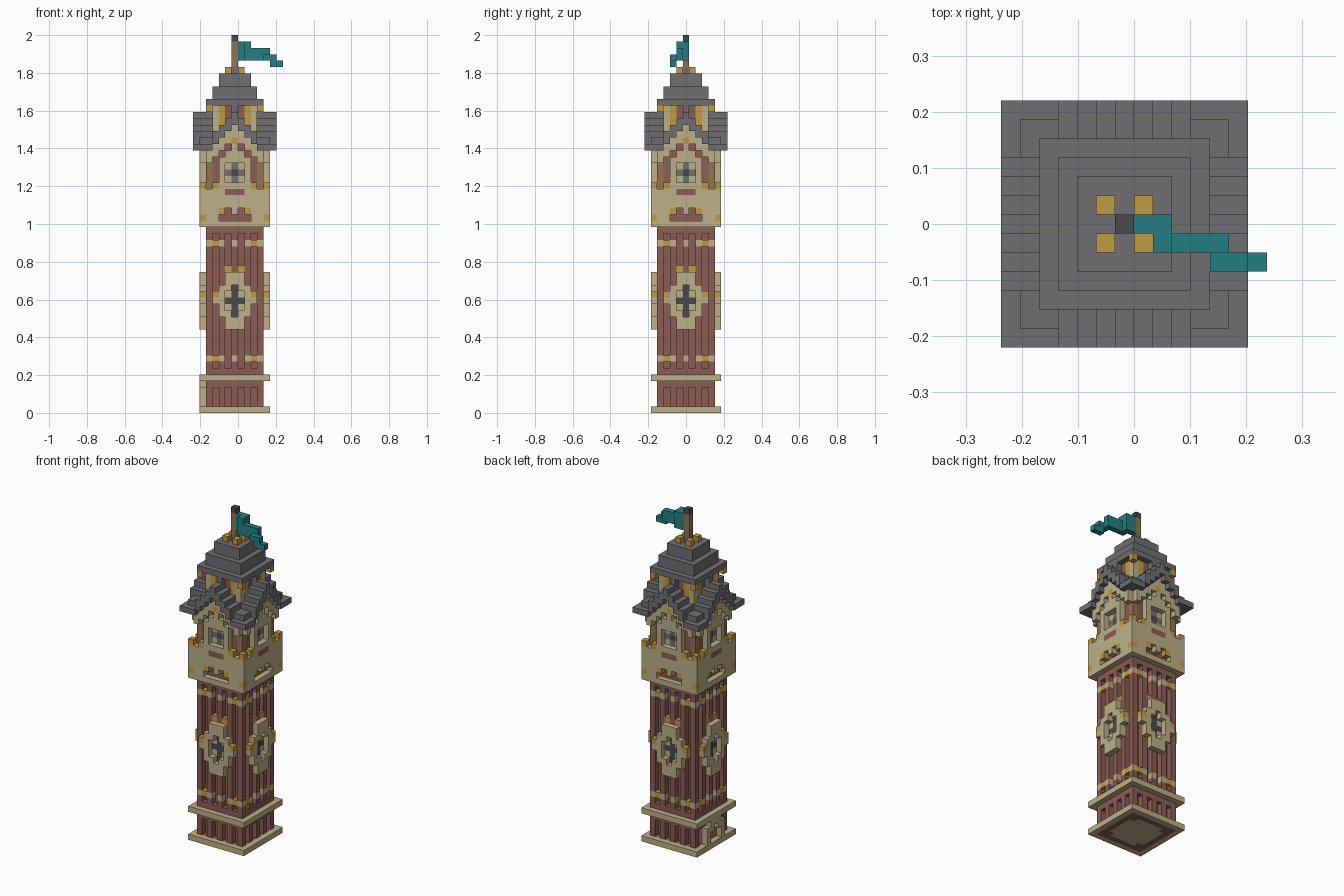
import bpy
import bmesh
from mathutils import Vector

if "Cube" in bpy.data.objects:
    bpy.data.objects.remove(bpy.data.objects["Cube"])

U = 2 / 59  # edge of one block


def srgb(hexcode):
    vals = [int(hexcode[n:n + 2], 16) / 255 for n in range(0, 6, 2)]
    return [v / 12.92 if v < 0.04 else ((v + 0.055) / 1.055) ** 2.4 for v in vals] + [1]


COLOURS = dict(tan="bdb188", brick="8c5c54", slate="706e71", gold="c09c42",
               teal="237f83", charcoal="4a4a4c", wood="94744f")
mats = {}
for name, code in COLOURS.items():
    m = bpy.data.materials.new(name)
    m.use_nodes = True
    m.diffuse_color = srgb(code)
    m.node_tree.nodes["Principled BSDF"].inputs["Base Color"].default_value = srgb(code)
    mats[name] = m

blocks = {}  # (i, j, k) -> (part, colour)


def span(a, b):
    return range(a, b + 1)


def box(part, colour, xs, ys, zs):
    for i in xs:
        for j in ys:
            for k in zs:
                blocks[i, j, k] = (part, colour)


def square(part, colour, r, zs):
    box(part, colour, span(-r, r), span(-r, r), zs)


def sides(u, d):
    """The four turns of a point u along a wall and d out from the axis."""
    return [(u, -d), (d, u), (-u, d), (-d, -u)]


def wall(part, colour, us, ks, d):
    """Set mirrored blocks on all four walls; colour None carves them away."""
    for u in us:
        for k in ks:
            for s in (u, -u):
                for x, y in sides(s, d):
                    if colour:
                        blocks[x, y, k] = (part, colour)
                    else:
                        blocks.pop((x, y, k), None)


# Shaft with vertical grooves
square("shaft", "brick", 4, span(0, 28))
for ks in (span(1, 3), span(7, 27)):
    wall("shaft", None, (1, 3), ks, 4)

# Base slab and string course
wall("base", "tan", span(0, 5), [0], 5)
square("base", "tan", 3, [0])
wall("base", "brick", [3], [0], 3)
square("string_course", "tan", 5, [5])

# Patterned bands around the shaft
for k in (8, 26):
    wall("shaft_bands", "tan", (0, 2, 4), [k], 4)
    wall("shaft_bands", "gold", [3], [k], 4)

# Window surrounds halfway up
wall("window_surround", "tan", span(0, 1), span(13, 21), 5)
wall("window_surround", "tan", [2], span(15, 19), 5)
wall("window_surround", "tan", [3], [17], 5)
wall("window_surround", "gold", [3], [18], 5)
wall("window_surround", "gold", [1], [22], 4)
wall("window_surround", None, [0], span(15, 19), 5)
wall("window_surround", None, [1], span(16, 18), 5)
wall("window_glass", "tan", [1], (16, 18), 4)
wall("window_glass", "charcoal", [0], span(15, 19), 4)
wall("window_glass", "charcoal", [1], [17], 4)

# Door arch on the right side
for s in (-1, 1):
    box("door_arch", "tan", [-5], [2 * s], span(1, 3))
    box("door_arch", "tan", [-5], [s], [3])
box("door_arch", "tan", [-5], span(-1, 1), [4])
box("door", "wood", [-4], span(-1, 1), span(1, 3))

# Balcony on brackets
square("belfry_core", "brick", 4, span(29, 42))
square("balcony", "tan", 5, [29])
wall("balcony", "tan", span(3, 5), span(30, 31), 5)
wall("balcony", "gold", [5], [30], 5)
wall("balcony", "gold", [2], [31], 5)
wall("balcony", "tan", [0], [31], 5)
wall("balcony", "tan", span(0, 5), span(32, 34), 5)
wall("balcony", "brick", span(0, 1), [34], 5)
wall("balcony", "gold", [5], [35], 5)

# Belfry gable walls with recessed panels
for u in span(0, 4):
    wall("gables", "tan", [u], span(35, 44 - u), 5)
wall("gables", "gold", [3], [35], 5)
wall("gables", None, [4], span(35, 38), 5)
wall("gables", None, [3], span(36, 39), 5)
wall("gables", None, [2], [40], 5)
wall("gables", None, [1], [41], 5)
wall("gables", "gold", [0], [42], 5)
wall("gables", None, span(0, 1), span(36, 38), 5)
wall("corner_posts", "wood", [4], span(35, 39), 4)

# Round-window tracery in each gable
wall("gable_windows", "tan", [1], (36, 38), 4)
wall("gable_windows", "slate", [1], [37], 4)
wall("gable_windows", "slate", [0], (36, 38), 4)
wall("gable_windows", "charcoal", [0], [37], 4)

# Crossed gable roof
for i in span(-6, 6):
    for j in span(-6, 6):
        near, far = sorted((abs(i), abs(j)))
        top = 46 - min(near, 4)
        if near >= 4 and far == 6:
            top = 41
        low = 41 if far == 6 else 40
        box("lower_roof", "slate", [i], [j], span(max(low, top - 1), top))

# Lantern between the roofs
square("lantern", "brick", 3, span(43, 47))
wall("lantern", "tan", [3], span(44, 47), 3)
wall("lantern", "gold", [2], span(45, 47), 3)
wall("lantern", "slate", [0], [47], 4)
wall("lantern", "gold", [4], [47], 4)

# Stepped upper roof, gold crown and pole
for r, lo in ((4, 48), (3, 49), (2, 51)):
    square("upper_roof", "slate", r, span(lo, lo + (r < 4)))
box("upper_roof", "slate", [0], [0], [53])
wall("crown", "gold", [1], [53], 1)
box("flag_pole", "wood", [0], [0], span(54, 57))
box("pole_cap", "charcoal", [0], [0], [58])

# Waving flag
box("flag", "teal", span(1, 2), [0], span(55, 57))
box("flag", "teal", span(2, 5), [-1], span(55, 56))
box("flag", "teal", [2], [-1], [57])
box("flag", "teal", span(5, 6), [-2], [55])
box("flag", "teal", span(6, 7), [-2], [54])


# Turn each part's exposed block sides into a mesh
def build(part):
    cells = {c: v[1] for c, v in blocks.items() if v[0] == part}
    used = sorted(set(cells.values()))
    bm = bmesh.new()
    for c, colour in cells.items():
        for axis in range(3):
            for s in (-1, 1):
                n = Vector((0, 0, 0))
                n[axis] = s
                if tuple(int(a + b) for a, b in zip(c, n)) in blocks:
                    continue
                a = Vector((0, 0, 0))
                a[(axis + 1) % 3] = 0.5
                b = n.cross(a)
                mid = Vector(c) + n / 2 + Vector((-0.5, 0, 0.5))
                corners = (mid - a - b, mid + a - b, mid + a + b, mid - a + b)
                f = bm.faces.new([bm.verts.new(p * U) for p in corners])
                f.material_index = used.index(colour)
    bmesh.ops.remove_doubles(bm, verts=bm.verts, dist=U / 100)
    mesh = bpy.data.meshes.new(part)
    bm.to_mesh(mesh)
    bm.free()
    for colour in used:
        mesh.materials.append(mats[colour])
    bpy.context.scene.collection.objects.link(bpy.data.objects.new(part, mesh))


for part in sorted({v[0] for v in blocks.values()}):
    build(part)
